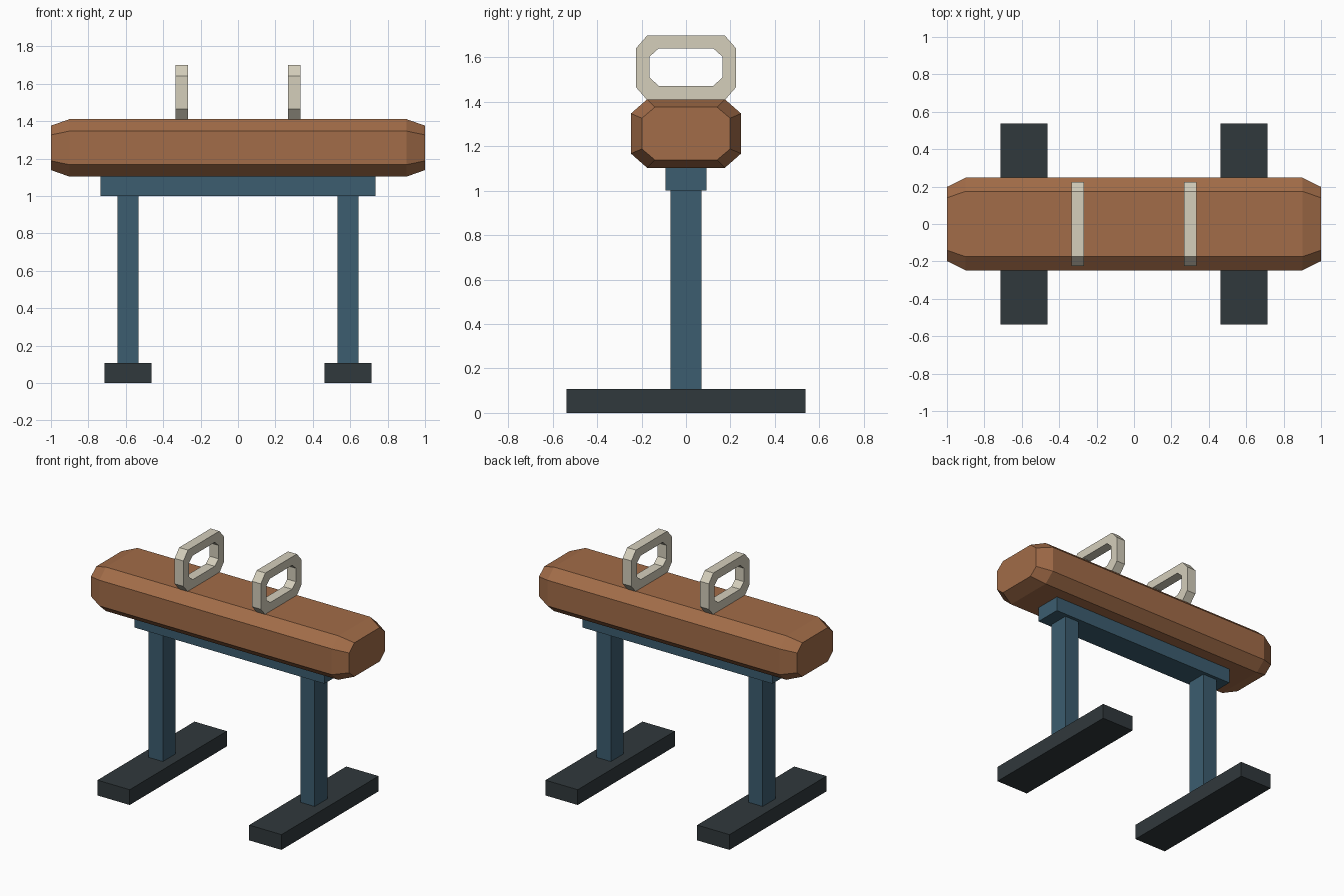
import bpy
import bmesh

if "Cube" in bpy.data.objects:
    bpy.data.objects.remove(bpy.data.objects["Cube"])


def material(name, rgb):
    m = bpy.data.materials.new(name)
    m.diffuse_color = (*rgb, 1)
    m.use_nodes = True
    m.node_tree.nodes["Principled BSDF"].inputs["Base Color"].default_value = m.diffuse_color
    return m


leather = material("brown_leather", (0.36, 0.15, 0.065))
steel = material("blue_steel", (0.045, 0.11, 0.16))
rubber = material("dark_rubber", (0.03, 0.04, 0.045))
grip = material("pale_grip", (0.66, 0.62, 0.50))


def finish(name, bm, mat):
    bmesh.ops.recalc_face_normals(bm, faces=bm.faces)
    mesh = bpy.data.meshes.new(name)
    bm.to_mesh(mesh)
    bm.free()
    mesh.materials.append(mat)
    bpy.context.collection.objects.link(bpy.data.objects.new(name, mesh))


def box(name, x, y, z, mat):
    bm = bmesh.new()
    bmesh.ops.create_cube(bm, size=1)
    for v in bm.verts:
        v.co = [lo + (c + 0.5) * (hi - lo) for c, (lo, hi) in zip(v.co, (x, y, z))]
    finish(name, bm, mat)


def octagon(bm, x, cz, hy, hz, cut_y, cut_z):
    """Ring of eight verts in the YZ plane: a rectangle with cut corners."""
    ty, sz = hy - cut_y, hz - cut_z
    pts = [(hy, -sz), (hy, sz), (ty, hz), (-ty, hz),
           (-hy, sz), (-hy, -sz), (-ty, -hz), (ty, -hz)]
    return [bm.verts.new((x, y, cz + z)) for y, z in pts]


def bridge(bm, a, b):
    for i in range(8):
        j = (i + 1) % 8
        bm.faces.new((a[i], a[j], b[j], b[i]))


# Padded body with tapered ends
bm = bmesh.new()
rings = [octagon(bm, x, 1.257, 0.248 * sy, 0.154 * sz, 0.073 * sy, 0.064 * sz)
         for x, sy, sz in ((-1, 0.8, 0.77), (-0.9, 1, 1), (0.9, 1, 1), (1, 0.8, 0.77))]
for a, b in zip(rings, rings[1:]):
    bridge(bm, a, b)
bm.faces.new(rings[0])
bm.faces.new(rings[-1])
finish("padded_body", bm, leather)

# Beam under the body
box("support_beam", (-0.735, 0.735), (-0.093, 0.093), (1.0, 1.11), steel)

for side, s in (("left", -1), ("right", 1)):
    # Leg and floor foot
    cx = 0.588 * s
    box(side + "_leg", (cx - 0.055, cx + 0.055), (-0.07, 0.07), (0.1, 1.005), steel)
    box(side + "_foot", (cx - 0.125, cx + 0.125), (-0.537, 0.537), (0, 0.107), rubber)

    # Pommel handle: octagonal loop with an open centre
    bm = bmesh.new()
    loops = []
    for x in (0.3 * s - 0.034, 0.3 * s + 0.034):
        loops.append((octagon(bm, x, 1.553, 0.224, 0.146, 0.05, 0.057),
                      octagon(bm, x, 1.556, 0.164, 0.084, 0.041, 0.037)))
    (o1, i1), (o2, i2) = loops
    for a, b in ((o1, o2), (o2, i2), (i2, i1), (i1, o1)):
        bridge(bm, a, b)
    finish(side + "_pommel_handle", bm, grip)
